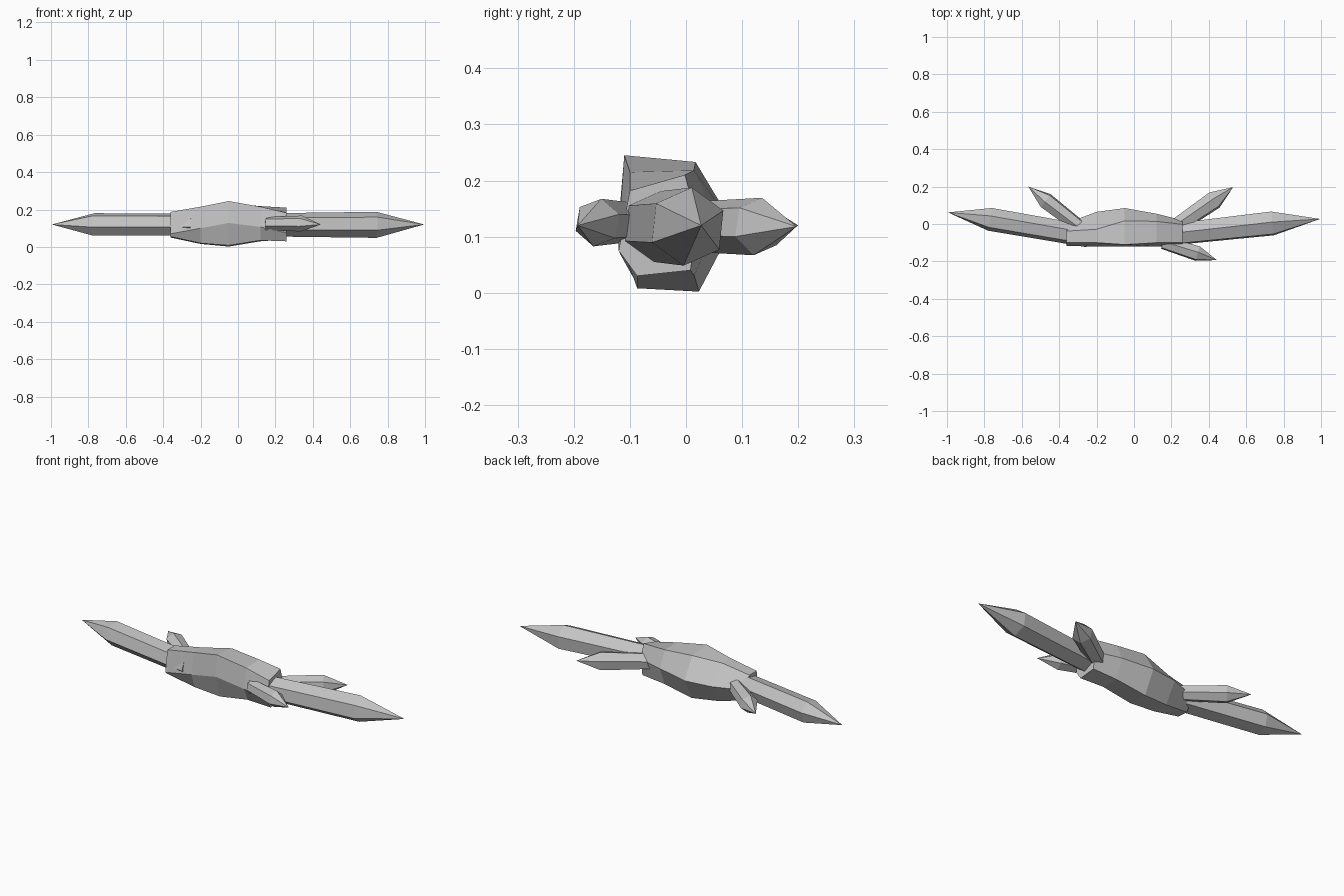
import bpy, math
from mathutils import Vector

if "Cube" in bpy.data.objects:
    bpy.data.objects.remove(bpy.data.objects["Cube"])

grey = bpy.data.materials.new("stone_grey")
grey.diffuse_color = (0.55, 0.55, 0.55, 1)
grey.use_nodes = True
grey.node_tree.nodes["Principled BSDF"].inputs["Base Color"].default_value = grey.diffuse_color


def loft(name, rings, tip=None):
    """Skin matching rings with flat quads; close the far end with a cap or a point."""
    n = len(rings[0])
    verts = [p for r in rings for p in r]
    faces = [tuple(reversed(range(n)))]
    for k in range(len(rings) - 1):
        for i in range(n):
            j = (i + 1) % n
            faces.append((k * n + i, k * n + j, (k + 1) * n + j, (k + 1) * n + i))
    last = (len(rings) - 1) * n
    if tip is None:
        faces.append(tuple(range(last, last + n)))
    else:
        verts.append(tip)
        faces += [(last + i, last + (i + 1) % n, len(verts) - 1) for i in range(n)]
    mesh = bpy.data.meshes.new(name)
    mesh.from_pydata([tuple(v) for v in verts], [], faces)
    mesh.materials.append(grey)
    obj = bpy.data.objects.new(name, mesh)
    bpy.context.collection.objects.link(obj)
    return obj


def crystal(name, base, shoulder, tip, r_base, r_shoulder, turn):
    """Six-sided prism from base to shoulder, ending in a point."""
    base, shoulder, tip = Vector(base), Vector(shoulder), Vector(tip)
    axis = (shoulder - base).normalized()
    up = Vector((0, 0, 1))
    side = up.cross(axis).normalized()
    rings = []
    for c, r in ((base, r_base), (shoulder, r_shoulder)):
        ring = []
        for i in range(6):
            a = math.radians(turn + 60 * i)
            ring.append(c + r * (math.cos(a) * side + math.sin(a) * up))
        rings.append(ring)
    return loft(name, rings, tip)


# Central body: (y, z) of each section, from top front round the back to the front ridge
sections = [
    (-0.36, [(-.10, .187), (-.038, .187), (.005, .12), (-.035, .05), (-.10, .055), (-.118, .07)]),
    (-0.20, [(-.10, .215), (-.028, .215), (.065, .12), (.0, .016), (-.09, .02), (-.12, .10)]),
    (-0.05, [(-.11, .245), (.017, .233), (.085, .12), (.023, .002), (-.087, .008), (-.12, .128)]),
    (0.12, [(-.10, .215), (.014, .218), (.055, .13), (.015, .03), (-.087, .035), (-.12, .107)]),
    (0.26, [(-.10, .182), (-.002, .21), (.02, .13), (.008, .04), (-.087, .03), (-.12, .075)]),
]
loft("body", [[(x, y, z) for y, z in reversed(pts)] for x, pts in sections])

# Two long blades running out of the body ends
crystal("left_blade", (-.245, -.066, .12), (-.77, .025, .12), (-.995, .062, .12), .06, .063, 107)
crystal("right_blade", (.14, -.063, .118), (.74, .003, .118), (.995, .027, .12), .062, .07, 84)

# Three short spikes
crystal("back_left_spike", (-.29, -.015, .12), (-.472, .125, .12), (-.565, .20, .12), .038, .046, 80)
crystal("back_right_spike", (.20, -.03, .118), (.43, .128, .118), (.53, .197, .118), .043, .052, 80)
crystal("front_spike", (.155, -.10, .125), (.34, -.158, .125), (.443, -.193, .12), .036, .043, 80)
